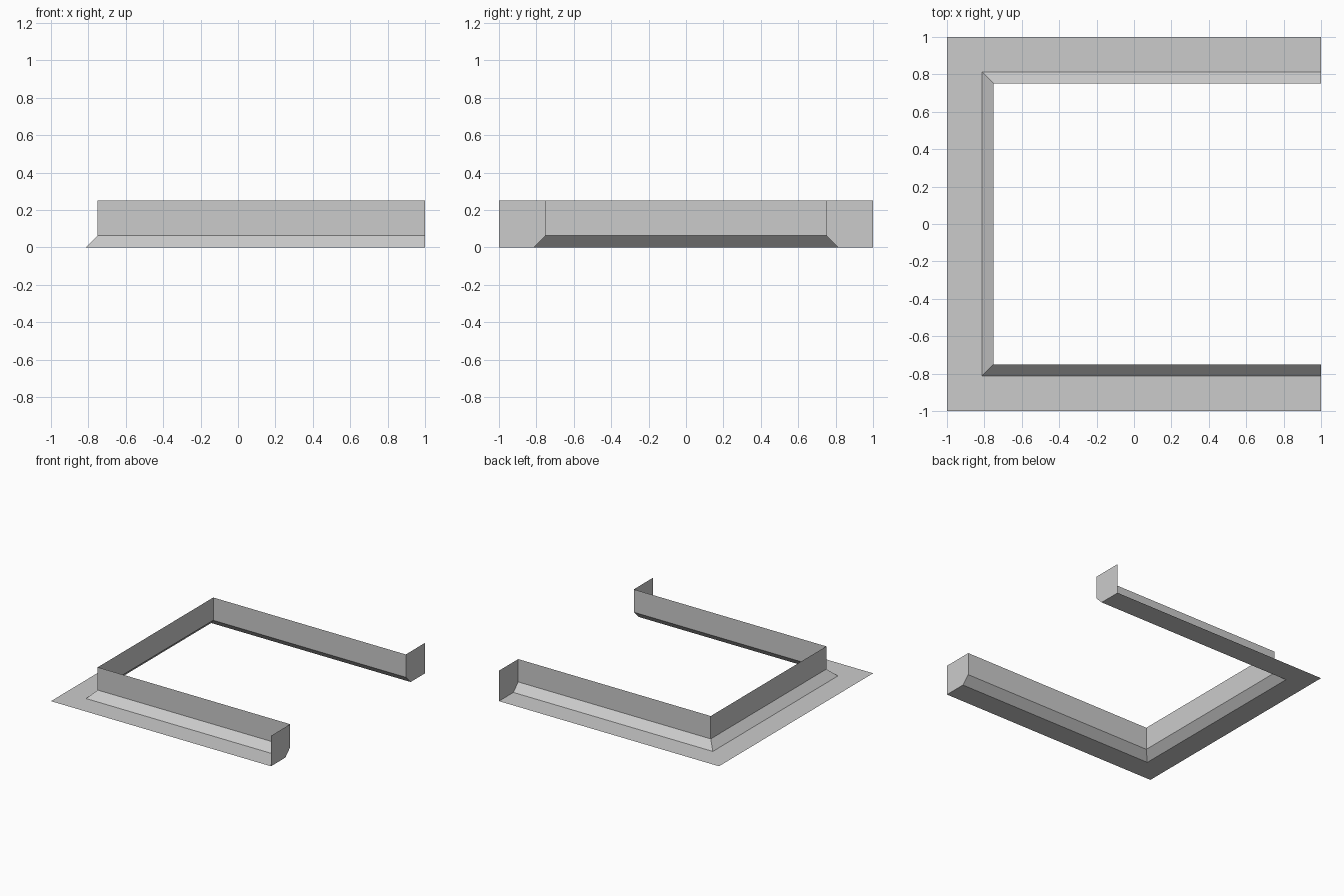
import bpy

cube = bpy.data.objects.get("Cube")
if cube:
    bpy.data.objects.remove(cube, do_unlink=True)

grey = bpy.data.materials.new("light_grey")
grey.use_nodes = True
colour = (0.6, 0.6, 0.6, 1)
grey.diffuse_color = colour
grey.node_tree.nodes["Principled BSDF"].inputs["Base Color"].default_value = colour

# Cross-section as (distance from centre, height)
OUTER, FLOOR_EDGE, WALL_FOOT, WALL_TOP = (1, 0), (0.8125, 0), (0.75, 0.0625), (0.75, 0.25)


def add_part(name, verts, faces):
    mesh = bpy.data.meshes.new(name)
    mesh.from_pydata(verts, [], faces)
    mesh.materials.append(grey)
    obj = bpy.data.objects.new(name, mesh)
    bpy.context.collection.objects.link(obj)


def u_path(d, z):
    """Mitred U-shaped path, open towards +x."""
    return [(1, -d, z), (-d, -d, z), (-d, d, z), (1, d, z)]


def add_band(name, start, end):
    """Three mitred strips between two section points."""
    faces = [(i, i + 1, i + 5, i + 4) for i in range(3)]
    add_part(name, u_path(*start) + u_path(*end), faces)


# Bottom flange, bevel and inner wall
add_band("bottom_flange", OUTER, FLOOR_EDGE)
add_band("lower_bevel", FLOOR_EDGE, WALL_FOOT)
add_band("inner_wall", WALL_FOOT, WALL_TOP)

# End plates closing the section at both open ends
section = [OUTER, FLOOR_EDGE, WALL_FOOT, WALL_TOP, (OUTER[0], WALL_TOP[1])]
for name, side in (("front_end_plate", -1), ("back_end_plate", 1)):
    verts = [(1, side * d, z) for d, z in section]
    add_part(name, verts[::-side], [range(len(verts))])
